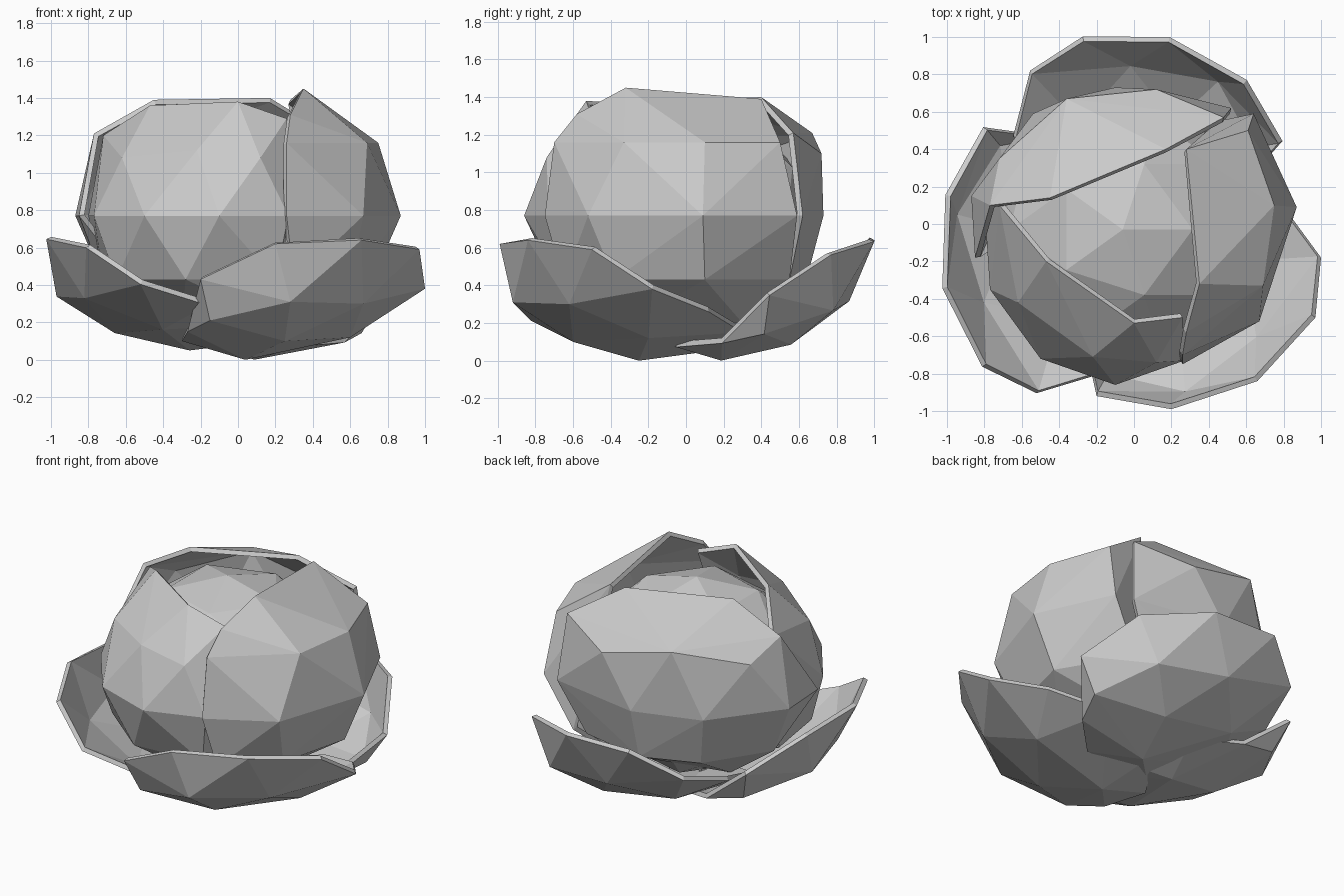
import bpy, bmesh
from math import radians
from mathutils import Matrix, Vector

cube = bpy.data.objects.get("Cube")
if cube:
    bpy.data.objects.remove(cube, do_unlink=True)

# One plain grey for the whole vegetable
leaf_grey = bpy.data.materials.new("leaf_grey")
leaf_grey.use_nodes = True
grey = (0.6, 0.6, 0.6, 1)
leaf_grey.diffuse_color = grey
leaf_grey.node_tree.nodes["Principled BSDF"].inputs["Base Color"].default_value = grey


def add_object(name, bm):
    """Turn a bmesh into a flat-shaded grey object."""
    mesh = bpy.data.meshes.new(name)
    bm.to_mesh(mesh)
    bm.free()
    mesh.materials.append(leaf_grey)
    obj = bpy.data.objects.new(name, mesh)
    bpy.context.scene.collection.objects.link(obj)
    return obj


def add_leaf(name, points, opening, limit, placement=Matrix()):
    """Wrap a faceted shell round the points and open it towards one side."""
    bm = bmesh.new()
    for point in points:
        bm.verts.new(point)
    bmesh.ops.convex_hull(bm, input=bm.verts)
    bmesh.ops.recalc_face_normals(bm, faces=bm.faces)
    bm.normal_update()
    side = Vector(opening).normalized()
    lid = [face for face in bm.faces if face.normal.dot(side) > limit]
    bmesh.ops.delete(bm, geom=lid, context="FACES")
    bm.transform(placement)
    solid = add_object(name, bm).modifiers.new("thickness", "SOLIDIFY")
    solid.thickness = .03
    solid.offset = -1


# Wrapped leaves of the head: crown edge, shoulder, waist, underside, foot
left_leaf = [
    (.35, -.32, 1.45), (.28, .4, 1.39), (.28, -.58, 1.31),
    (.26, -.7, 1.16), (.69, -.33, 1.16), (.75, .1, 1.16), (.61, .5, 1.16),
    (.26, -.75, .77), (.67, -.52, .77), (.87, .09, .77), (.64, .59, .77),
    (.3, -.65, .42), (.6, -.38, .43), (.72, .1, .43), (.45, .55, .43),
    (.3, -.3, .2), (.3, .3, .2),
]
front_leaf = [
    (-.72, .1, 1.2), (-.47, -.2, 1.36), (0, -.53, 1.38), (.26, -.5, 1.29),
    (-.62, -.42, 1.08), (-.22, -.71, 1.12), (.12, -.74, 1.08),
    (-.8, .1, .77), (-.77, -.35, .77), (-.5, -.72, .77),
    (-.1, -.86, .77), (.27, -.73, .77),
    (-.72, .05, .43), (-.65, -.4, .43), (-.28, -.7, .43), (.2, -.66, .43),
    (-.3, -.2, .2), (.2, -.45, .2),
]
back_leaf = [
    (.17, .4, 1.4), (-.45, .14, 1.39), (-.77, .1, 1.21), (.48, .57, 1.21),
    (.12, .72, 1.1), (-.36, .67, 1.21), (-.72, .35, 1.1),
    (.52, .62, .77), (-.1, .73, .77), (-.54, .59, .77),
    (-.87, .15, .77), (-.85, -.18, .77),
    (.35, .55, .43), (-.1, .64, .43), (-.46, .5, .43), (-.72, .1, .43),
    (.1, .2, .2), (-.4, .1, .2),
]
add_leaf("head_leaf_left", left_leaf, (-1, 0, 0), .5)
add_leaf("head_leaf_front", front_leaf, (.5, .75, .45), .5)
add_leaf("head_leaf_back", back_leaf, (.49, -.87, 0), .5)

# Open outer leaf: raised lip, belly, base, inner end under the head
outer_leaf = [
    (-.2, -.92, .43), (.2, -.99, .62), (.66, -.84, .64),
    (.97, -.5, .59), (1, -.18, .38), (.78, .12, .26),
    (-.15, -.82, .21), (.28, -.92, .31), (.67, -.62, .3),
    (.25, -.6, .1), (.6, -.2, .12), (.04, -.25, 0),
    (.45, .3, .15), (0, .2, .06), (-.3, -.25, .1), (-.27, -.6, .15),
]
for name, turn, tilt, scale, shift in (
    ("outer_leaf_front", 0, 0, (1, 1, 1, 1), (0, 0, 0)),
    ("outer_leaf_right", -110, 0, (1, 1.03, .93, 1), (-.01, 0, .05)),
    ("outer_leaf_back", 132, 7, (1, .95, 1, 1), (-.07, 0, .02)),
):
    placement = (Matrix.Translation(shift)
                 @ Matrix.Rotation(radians(tilt), 4, "Y")
                 @ Matrix.Diagonal(scale)
                 @ Matrix.Rotation(radians(turn), 4, "Z"))
    add_leaf(name, outer_leaf, (-.3, .4, .85), .3, placement)

# Solid heart seen between the wrapped leaves
heart = bmesh.new()
bmesh.ops.create_icosphere(heart, subdivisions=2, radius=1)
heart.transform(Matrix.Translation((-.06, -.03, .75))
                @ Matrix.Diagonal((.71, .7, .62, 1)))
add_object("heart", heart)
